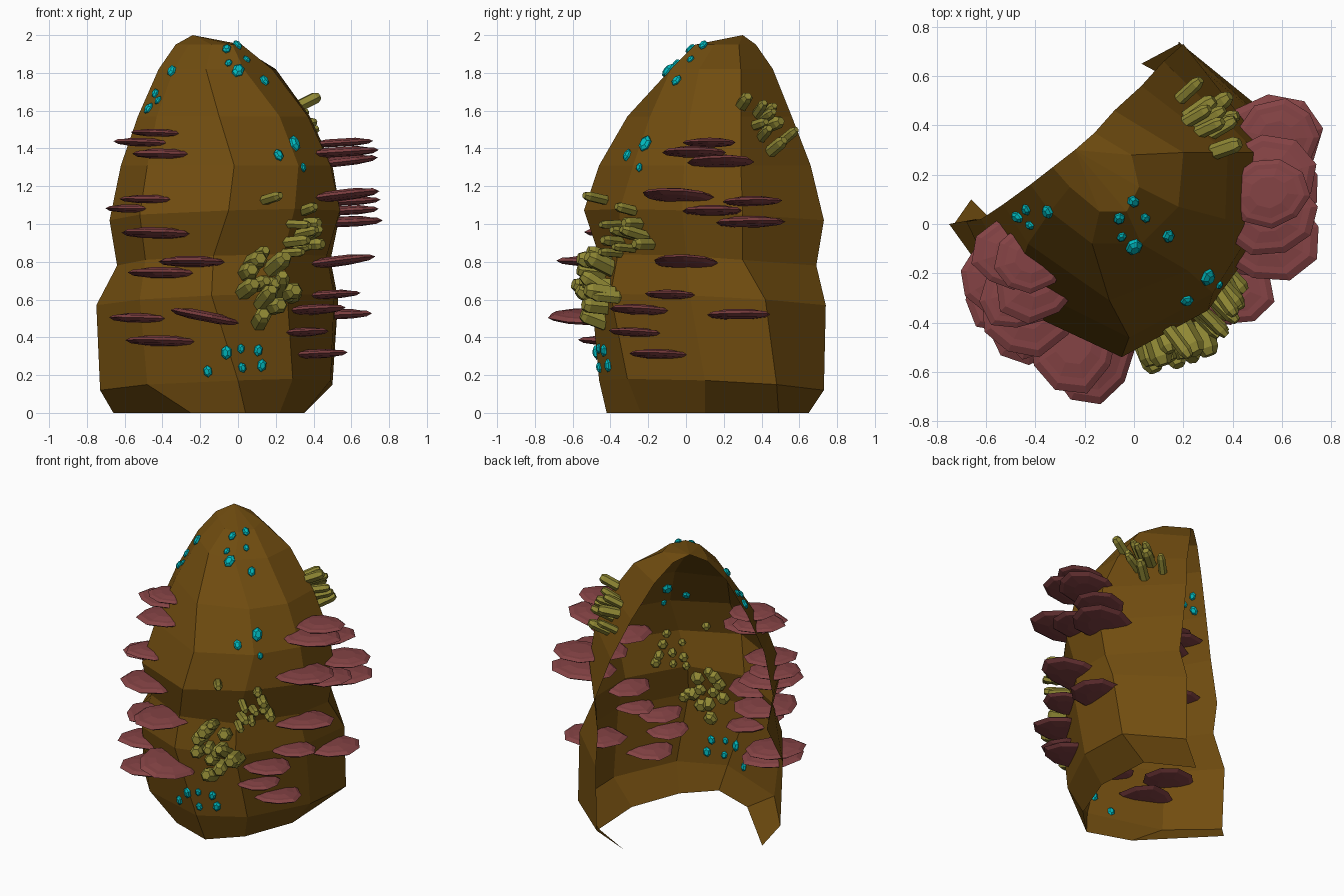
import bpy, bmesh, math, random
from mathutils import Vector, Matrix
from mathutils.bvhtree import BVHTree

if "Cube" in bpy.data.objects:
    bpy.data.objects.remove(bpy.data.objects["Cube"])

random.seed(4)


def material(name, color):
    m = bpy.data.materials.new(name)
    m.diffuse_color = (*color, 1)
    m.use_nodes = True
    m.node_tree.nodes["Principled BSDF"].inputs["Base Color"].default_value = m.diffuse_color
    return m


def finish(bm, name, mat):
    me = bpy.data.meshes.new(name)
    bm.to_mesh(me)
    me.materials.append(mat)
    ob = bpy.data.objects.new(name, me)
    bpy.context.collection.objects.link(ob)
    return ob


def lathe(bm, profile, sides, mat, jitter=0.0):
    """Closed faceted solid from (radius, height) pairs, placed by matrix."""
    wob = [1 + random.uniform(-jitter, jitter) for _ in range(sides)]
    rings = []
    for r, h in profile:
        rings.append([bm.verts.new(mat @ Vector((
            r * wob[k] * math.cos(2 * math.pi * k / sides),
            r * wob[k] * math.sin(2 * math.pi * k / sides), h)))
            for k in range(sides)])
    for a, b in zip(rings, rings[1:]):
        for k in range(sides):
            j = (k + 1) % sides
            bm.faces.new((a[k], a[j], b[j], b[k]))
    bm.faces.new(rings[0][::-1])
    bm.faces.new(rings[-1])


brown = material("bark_brown", (0.165, 0.074, 0.005))
red = material("fungus_red", (0.23, 0.055, 0.058))
olive = material("crystal_olive", (0.28, 0.25, 0.035))
cyan = material("gem_cyan", (0.0, 0.50, 0.53))

# Hollow bark shell: half rings from the left rim, round the front, to the back rim;
# the ends of the foot ring curl inwards to points
rings = [
    (0.00, [(-.66, .10), (-.25, -.32), (.04, -.42), (.22, -.24), (.35, .10), (.33, .49), (.03, .65)]),
    (0.12, [(-.73, .00), (-.48, -.29), (0, -.46), (.29, -.31), (.49, .10), (.50, .48), (.18, .73)]),
    (0.57, [(-.75, .00), (-.52, -.32), (-.14, -.50), (.26, -.40), (.51, .02), (.53, .42), (.18, .74)]),
    (0.78, [(-.64, .02), (-.49, -.26), (-.13, -.46), (.24, -.36), (.47, .00), (.49, .30), (.20, .69)]),
    (1.02, [(-.68, .01), (-.52, -.32), (-.05, -.54), (.30, -.35), (.54, -.02), (.54, .30), (.20, .73)]),
    (1.31, [(-.62, .02), (-.48, -.23), (-.02, -.46), (.32, -.28), (.49, -.01), (.50, .29), (.12, .66)]),
    (1.57, [(-.53, .08), (-.43, -.08), (-.10, -.31), (.22, -.19), (.37, .02), (.38, .29), (.03, .56)]),
    (1.82, [(-.42, .16), (-.34, .05), (-.17, -.08), (.03, -.08), (.18, .07), (.20, .29), (-.08, .46)]),
    (1.95, [(-.33, .23), (-.26, .15), (-.14, .05), (-.03, .05), (.02, .15), (-.01, .28), (-.16, .37)]),
]
bm = bmesh.new()
grid = []
for z, pts in rings:
    lift = 0.06 if 0.1 < z < 1.1 else 0
    grid.append([bm.verts.new((x, y, z + lift * math.sin(math.pi * i / 6)))
                 for i, (x, y) in enumerate(pts)])
for a, b in zip(grid, grid[1:]):
    for i in range(6):
        bm.faces.new((a[i], a[i + 1], b[i + 1], b[i]))
apex = bm.verts.new((-.24, .30, 2.0))
for i in range(6):
    bm.faces.new((grid[-1][i], grid[-1][i + 1], apex))
bm.normal_update()
wall = BVHTree.FromBMesh(bm)
finish(bm, "bark_shell", brown)


def on_wall(p):
    loc, nor, _, _ = wall.find_nearest(Vector(p))
    return loc, nor


# Shelf fungi: (x, y, z, radius)
shelves_right = [
    (.57, .13, 1.43, .14), (.57, .04, 1.38, .17), (.57, .19, 1.33, .17),
    (.57, -.05, 1.15, .18), (.60, .35, 1.12, .15), (.59, .14, 1.07, .16),
    (.58, .34, 1.01, .18), (.54, -.01, .80, .17), (.50, -.09, .625, .14),
    (.41, -.26, .545, .16), (.54, .28, .52, .17), (.35, -.28, .425, .14),
    (.42, -.16, .31, .15)]
shelves_left = [
    (-.43, -.15, 1.48, .13), (-.51, -.12, 1.43, .14), (-.40, -.23, 1.37, .17),
    (-.48, -.29, 1.13, .14), (-.56, -.22, 1.08, .14), (-.44, -.36, .95, .18),
    (-.25, -.50, .80, .18), (-.40, -.36, .74, .18), (-.18, -.55, .51, .18),
    (-.53, -.28, .50, .16), (-.42, -.40, .38, .17)]
shelf_profile = [(.45, -.14), (.85, -.09), (1.0, 0), (.86, .09), (.72, .10), (.45, .16)]
for name, shelves in (("right_shelf_fungi", shelves_right), ("left_shelf_fungi", shelves_left)):
    bm = bmesh.new()
    for x, y, z, r in shelves:
        out = Vector((x + .1, y - .15, 0)).normalized()
        turn = Matrix.Rotation(math.atan2(out.y, out.x), 4, 'Z')
        tilt = Matrix.Rotation(math.radians(random.uniform(2, 8)) * (1 if x > 0 else .4),
                               4, Vector((out.y, -out.x, 0)))
        if z == .51:
            tilt = Matrix.Rotation(math.radians(11), 4, 'Y')
        # stretched along the outward direction, with the root inside the shell
        m = (Matrix.Translation(Vector((x, y, z)) - out * r * .16) @ tilt @ turn
             @ Matrix.Diagonal((r * 1.2, r * 1.03, r, 1)) @ Matrix.Rotation(random.uniform(0, 6), 4, 'Z'))
        lathe(bm, shelf_profile, 9, m, .07)
    finish(bm, name, red)

# Crystal clusters: blunt six-sided rods pointing out of the wall
low = [(.13, .86), (.07, .78), (.20, .80), (.05, .68), (.11, .71), (.19, .71), (.23, .67),
       (.28, .65), (.33, .63), (.14, .60), (.19, .58), (.13, .50), (.10, .83)]
mid = [(.17, 1.14), (.28, .90), (.33, .94), (.39, .93), (.28, 1.0), (.35, 1.07),
       (.37, 1.0), (.33, .86), (.41, .88), (.27, .84)]
high = [(.32, 1.64), (.40, 1.60), (.45, 1.60), (.39, 1.53), (.47, 1.53),
        (.43, 1.47), (.54, 1.46), (.47, 1.40), (.43, 1.56)]
clusters = [
    ("low_crystal_cluster", [(x, -.52 + (x - .1) * .5, z - .02) for x, z in low], (.25, -.85, .25), .20, .041),
    ("middle_crystal_cluster", [(x, -.48 + (x - .17) * 1.1, z) for x, z in mid], (.58, -.68, .15), .17, .030),
    ("high_crystal_cluster", [(.33 - (y - .45) * .95 - (z - 1.4) * .45, y, z) for y, z in high],
     (.75, .42, .35), .18, .031)]
rod_profile = [(.6, -.5), (1, -.36), (1, .34), (.62, .5)]
for name, spots, aim, length, rad in clusters:
    bm = bmesh.new()
    for p in spots:
        loc, nor = on_wall(p)
        d = Vector(aim).normalized() + Vector([random.uniform(-.2, .2) for _ in range(3)])
        d.normalize()
        ln, r = length * random.uniform(.8, 1.1), rad * random.uniform(.8, 1.15)
        m = (Matrix.Translation(loc + d * ln * .3) @ d.to_track_quat('Z', 'Y').to_matrix().to_4x4()
             @ Matrix.Diagonal((r, r, ln, 1)))
        lathe(bm, rod_profile, 6, m)
    finish(bm, name, olive)

# Gems set flat into the wall: (x, y, z, half length)
gem_sets = [
    ("top_gems", [(-.06, .03, 1.92, .03), (-.05, -.05, 1.85, .024), (0, -.08, 1.80, .043),
                  (0, .09, 1.95, .03), (.14, -.05, 1.76, .033), (.05, .02, 1.88, .024)]),
    ("left_gems", [(-.35, .05, 1.81, .034), (-.45, .05, 1.70, .028),
                   (-.43, -.01, 1.66, .024), (-.47, .03, 1.61, .032)]),
    ("right_gems", [(.29, -.21, 1.42, .045), (.22, -.32, 1.37, .034), (.35, -.25, 1.30, .024)]),
    ("foot_gems", [(-.16, -.42, .22, .032), (-.06, -.47, .32, .038), (.02, -.48, .34, .026),
                   (.11, -.44, .33, .032), (.02, -.45, .24, .028), (.13, -.42, .25, .034)])]
gem_profile = [(.6, -.7), (1, -.25), (1, .25), (.55, .65)]
for name, gems in gem_sets:
    bm = bmesh.new()
    for x, y, z, s in gems:
        loc, nor = on_wall((x, y, z))
        m = (Matrix.Translation(loc + nor * .004) @ nor.to_track_quat('Z', 'Y').to_matrix().to_4x4()
             @ Matrix.Rotation(random.uniform(1.1, 2.0), 4, 'Z') @ Matrix.Diagonal((s, s * .75, s * .75, 1)))
        lathe(bm, gem_profile, 6, m)
    finish(bm, name, cyan)
